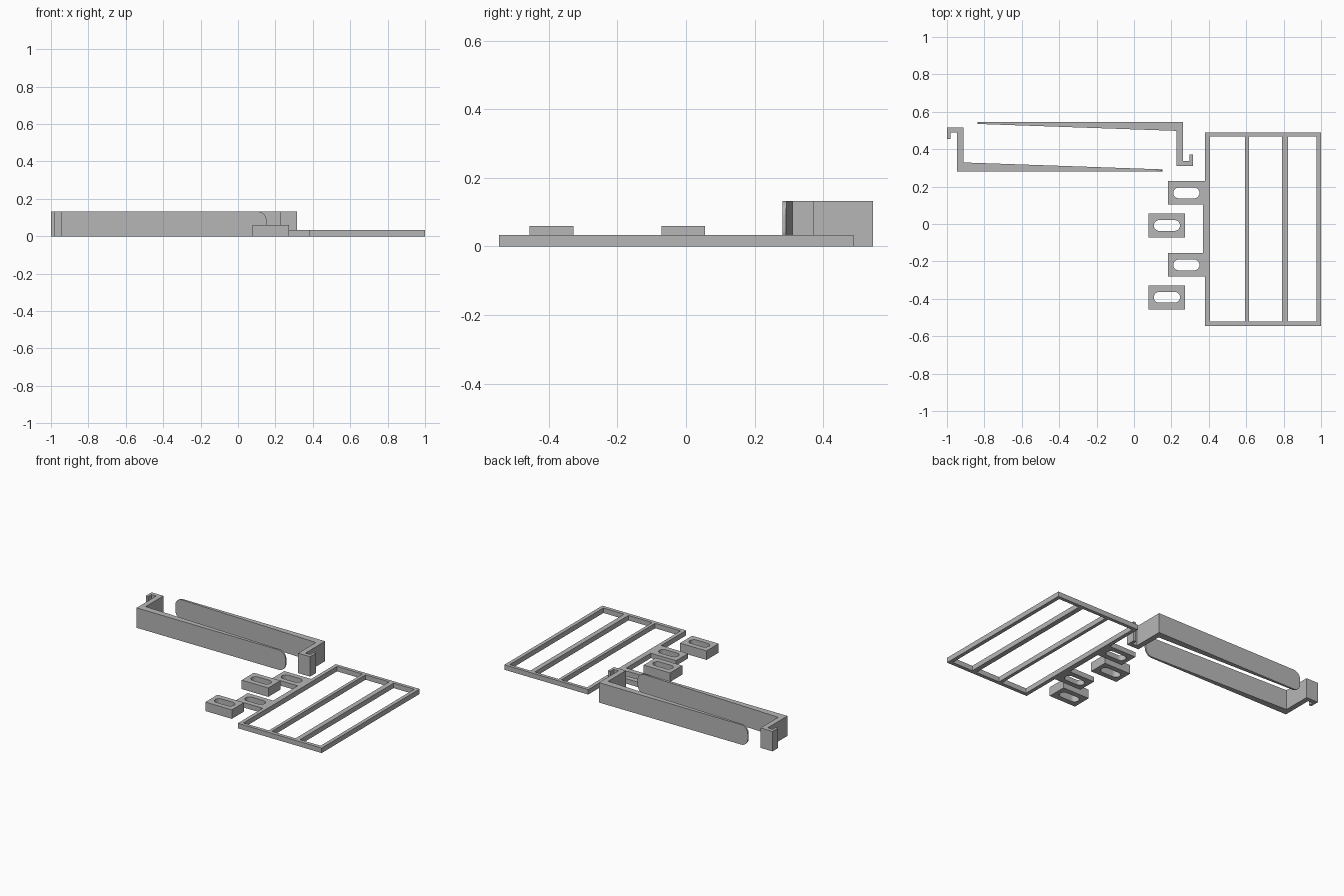
import bpy, bmesh, math
from mathutils import Matrix

if "Cube" in bpy.data.objects:
    bpy.data.objects.remove(bpy.data.objects["Cube"])

grey = bpy.data.materials.new("plain grey")
grey.diffuse_color = (0.47, 0.47, 0.47, 1)
grey.use_nodes = True
grey.node_tree.nodes["Principled BSDF"].inputs["Base Color"].default_value = grey.diffuse_color


def add_object(name, mesh):
    obj = bpy.data.objects.new(name, mesh)
    mesh.materials.clear()
    mesh.materials.append(grey)
    bpy.context.collection.objects.link(obj)
    return obj


def rect(x0, x1, y0, y1):
    return [(x0, y0), (x1, y0), (x1, y1), (x0, y1)]


def slot(cx, cy, length=0.14, width=0.058, steps=10):
    r, half = width / 2, (length - width) / 2
    pts = []
    for side, start in ((1, -90), (-1, 90)):
        for i in range(steps + 1):
            a = math.radians(start + 180 * i / steps)
            pts.append((cx + side * half + r * math.cos(a), cy + r * math.sin(a)))
    return pts


def plate(name, outline, holes, height):
    """Flat plate with through holes, standing on z = 0."""
    curve = bpy.data.curves.new(name, 'CURVE')
    curve.dimensions, curve.fill_mode = '2D', 'BOTH'
    curve.extrude = height / 2
    for loop in [outline] + holes:
        s = curve.splines.new('POLY')
        s.points.add(len(loop) - 1)
        for p, (x, y) in zip(s.points, loop):
            p.co = (x, y, 0, 1)
        s.use_cyclic_u = True
    helper = bpy.data.objects.new(name + " outline", curve)
    bpy.context.collection.objects.link(helper)
    bpy.context.view_layer.update()
    dg = bpy.context.evaluated_depsgraph_get()
    mesh = bpy.data.meshes.new_from_object(helper.evaluated_get(dg))
    bpy.data.objects.remove(helper)
    bm = bmesh.new()
    bm.from_mesh(mesh)
    bmesh.ops.remove_doubles(bm, verts=bm.verts, dist=1e-5)
    bmesh.ops.translate(bm, verts=bm.verts, vec=(0, 0, height / 2))
    bmesh.ops.recalc_face_normals(bm, faces=bm.faces)
    for f in bm.faces:
        f.smooth = False
    bm.to_mesh(mesh)
    bm.free()
    return add_object(name, mesh)


# slatted frame with two slotted tabs
tabs = [0.166, -0.219]
half = 0.063
outline = [(0.38, -0.545), (1, -0.545), (1, 0.489), (0.38, 0.489),
           (0.38, tabs[0] + half), (0.182, tabs[0] + half),
           (0.182, tabs[0] - half), (0.369, tabs[0] - half),
           (0.369, tabs[1] + half), (0.182, tabs[1] + half),
           (0.182, tabs[1] - half), (0.38, tabs[1] - half)]
openings = [rect(x0, x1, -0.521, 0.467)
            for x0, x1 in ((0.405, 0.593), (0.615, 0.79), (0.823, 0.975))]
plate("slatted_frame", outline, openings + [slot(0.28, y) for y in tabs], 0.033)

# loose slotted spacer pads
for i, y in enumerate((-0.008, -0.392)):
    plate(f"spacer_pad_{i + 1}", rect(0.078, 0.274, y - 0.064, y + 0.064),
          [slot(0.176, y)], 0.06)

# hooked arm: tapered bar, upright and small hook, with a rounded tip
arm = [(0.153, 0.282), (0.153, 0.292), (-0.912, 0.329), (-0.912, 0.516),
       (-1.0, 0.516), (-1.0, 0.455), (-0.982, 0.455), (-0.982, 0.489),
       (-0.947, 0.489), (-0.947, 0.282)]


def hooked_arm(name, turned, height=0.133):
    bm = bmesh.new()
    face = bm.faces.new([bm.verts.new((x, y, 0)) for x, y in arm])
    top = bmesh.ops.extrude_face_region(bm, geom=[face])
    bmesh.ops.translate(bm, vec=(0, 0, height),
                        verts=[v for v in top["geom"] if isinstance(v, bmesh.types.BMVert)])
    tip = [e for e in bm.edges if all(v.co.x > 0.15 for v in e.verts)
           and abs(e.verts[0].co.z - e.verts[1].co.z) < 1e-4]
    bmesh.ops.bevel(bm, geom=tip, offset=0.05, segments=8, profile=0.5, affect='EDGES')
    bmesh.ops.recalc_face_normals(bm, faces=bm.faces)
    if turned:  # half turn about the centre of the pair
        c = Matrix.Translation((-0.3425, 0.4135, 0))
        bmesh.ops.transform(bm, verts=bm.verts,
                            matrix=c @ Matrix.Rotation(math.pi, 4, 'Z') @ c.inverted())
    mesh = bpy.data.meshes.new(name)
    bm.to_mesh(mesh)
    bm.free()
    add_object(name, mesh)


hooked_arm("front_hooked_arm", False)
hooked_arm("back_hooked_arm", True)
